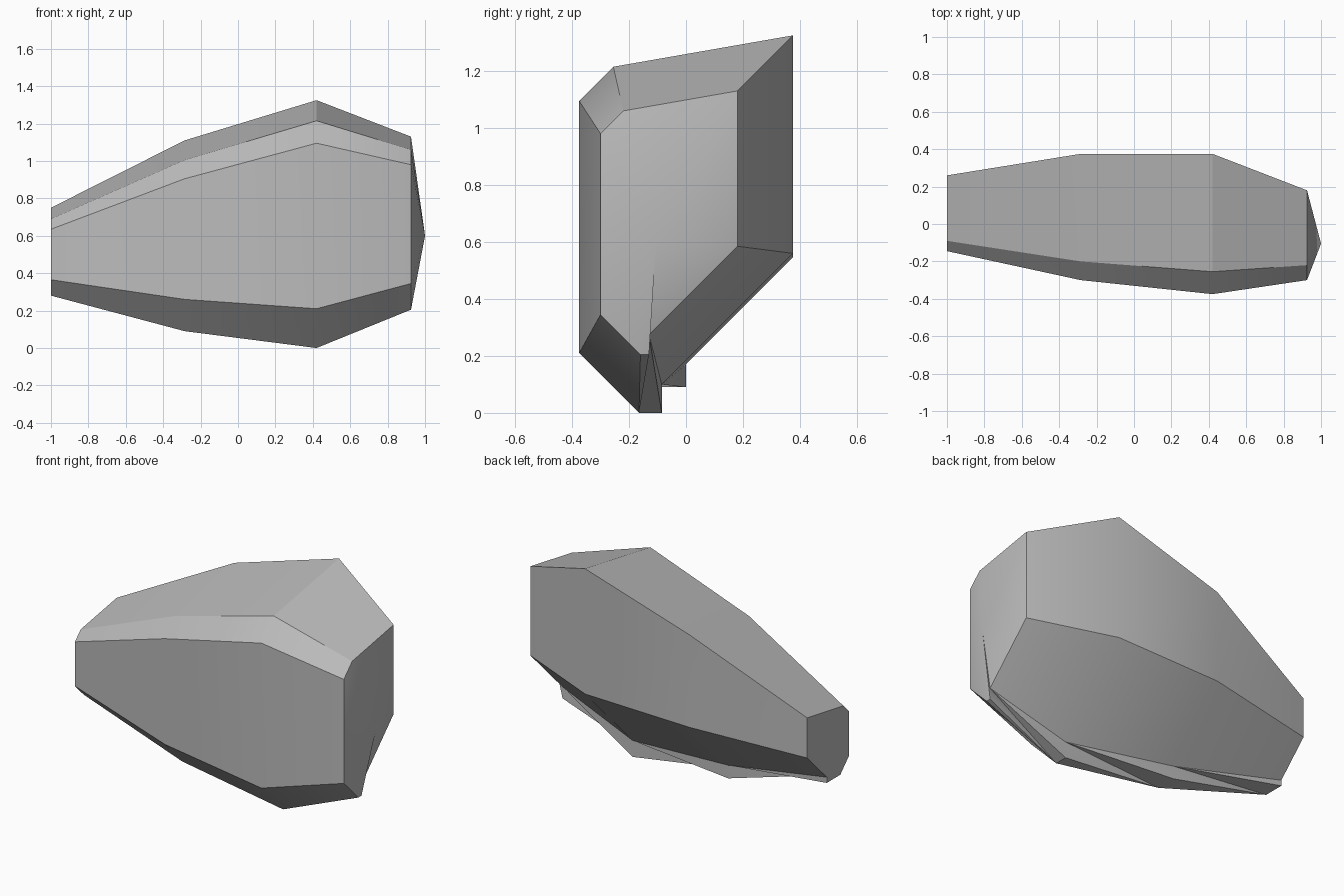
import bpy
import bmesh

# Remove the default cube
default_cube = bpy.data.objects.get("Cube")
if default_cube:
    bpy.data.objects.remove(default_cube, do_unlink=True)


def make_material(name, colour):
    material = bpy.data.materials.new(name)
    material.use_nodes = True
    material.diffuse_color = colour
    material.node_tree.nodes["Principled BSDF"].inputs["Base Color"].default_value = colour
    return material


def cross_section(front, front_low, front_high, bevel, back, back_top, keel, step, floor):
    """Ring of (y, z) corners, starting at the front of the keel."""
    return [
        (front + front_low - floor, floor),      # keel front
        (keel, floor),                           # keel back
        (keel, step),                            # top of the keel step
        (back, step + back - keel),              # lower back corner
        (back, back_top),                        # upper back corner
        (front + bevel, front_high + bevel),     # top of front chamfer
        (front, front_high),                     # bottom of front chamfer
        (front, front_low),                      # lower front corner
    ]


# Stations along the boulder, from the pointed end to the blunt end
stations = [
    (0.925, cross_section(-0.3, 0.345, 0.98, 0.08, 0.18, 1.13, -0.13, 0.275, 0.205)),
    (0.42, cross_section(-0.375, 0.21, 1.095, 0.12, 0.375, 1.325, -0.085, 0.1, 0)),
    (-0.285, cross_section(-0.3, 0.26, 0.905, 0.1, 0.375, 1.11, 0, 0.17, 0.09)),
    (-1, cross_section(-0.145, 0.365, 0.635, 0.055, 0.26, 0.75, 0.07, 0.315, 0.28)),
]

bm = bmesh.new()
rings = [[bm.verts.new((x, y, z)) for y, z in section] for x, section in stations]

# Sides, with a stepped, faceted keel along the bottom
for near, far in zip(rings, rings[1:]):
    count = len(near)
    for i in range(2, count):
        j = (i + 1) % count
        bm.faces.new((near[i], near[j], far[j], far[i]))
    front, back, step = near[:3]
    far_front, far_back, far_step = far[:3]
    for corners in ((front, back, far_front), (back, step, far_front),
                    (step, far_back, far_front), (step, far_step, far_back)):
        bm.faces.new(corners)

# Pointed end as a fan, blunt end as one flat face
tip = bm.verts.new((1, -0.105, 0.6))
first = rings[0]
for i, corner in enumerate(first):
    bm.faces.new((corner, first[i - 1], tip))
bm.faces.new(rings[-1])
bmesh.ops.recalc_face_normals(bm, faces=bm.faces)

mesh = bpy.data.meshes.new("boulder")
bm.to_mesh(mesh)
bm.free()
mesh.materials.append(make_material("stone grey", (0.5, 0.5, 0.5, 1)))
boulder = bpy.data.objects.new("boulder", mesh)
bpy.context.collection.objects.link(boulder)

# Soft shading over shallow bends, crisp chamfers
bpy.ops.object.select_all(action="DESELECT")
boulder.select_set(True)
bpy.context.view_layer.objects.active = boulder
bpy.ops.object.shade_smooth_by_angle()
